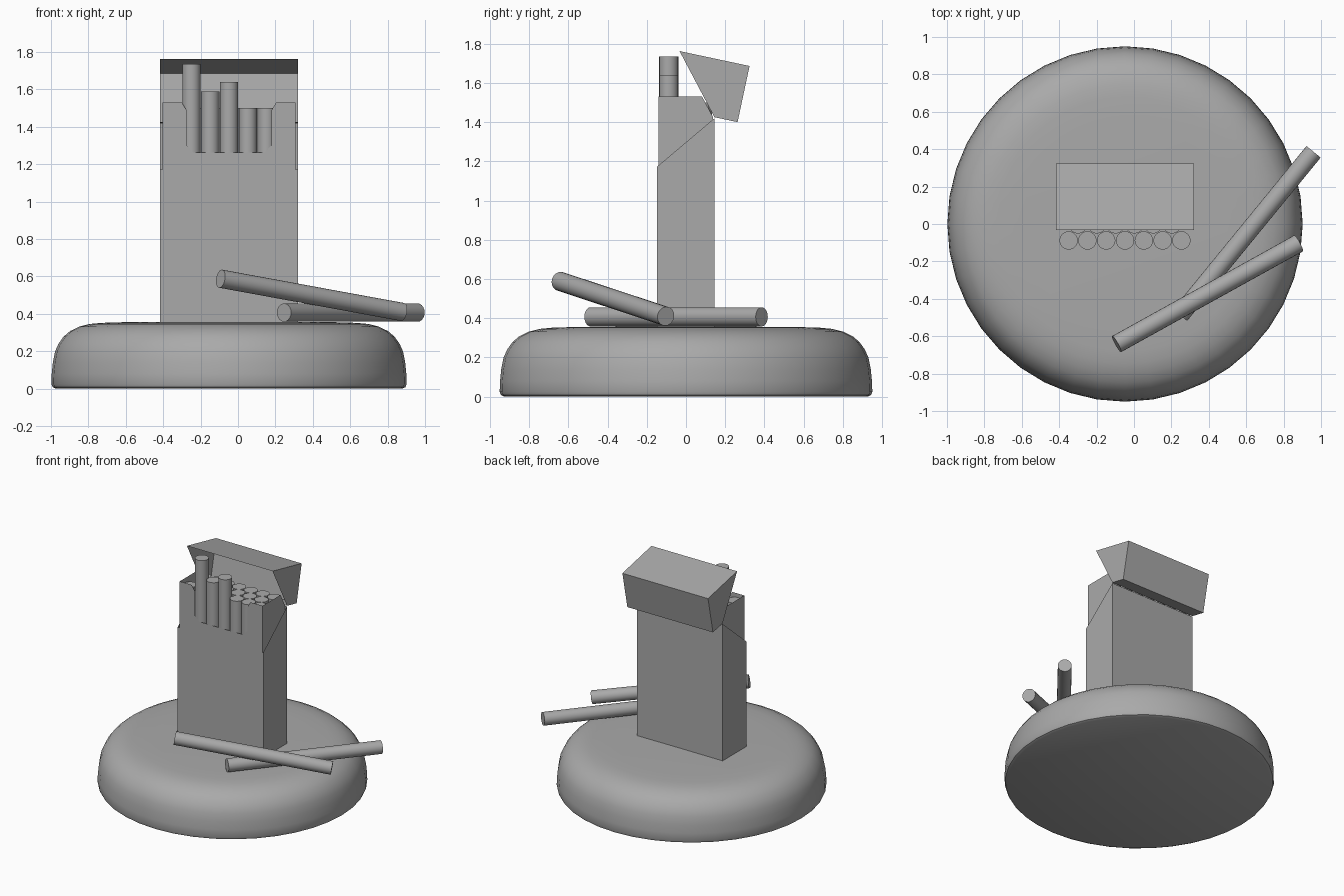
import bpy, bmesh, math
from mathutils import Vector

if "Cube" in bpy.data.objects:
    bpy.data.objects.remove(bpy.data.objects["Cube"])

grey = bpy.data.materials.new("plain grey")
grey.diffuse_color = (0.4, 0.4, 0.4, 1)
grey.use_nodes = True
grey.node_tree.nodes["Principled BSDF"].inputs["Base Color"].default_value = grey.diffuse_color
CX = -0.048          # centre of pack and base
HALF = 0.368         # half width of the pack
R = 0.049            # stick radius


def add_object(name, bm, smooth=False):
    mesh = bpy.data.meshes.new(name)
    bm.to_mesh(mesh)
    bm.free()
    mesh.materials.append(grey)
    obj = bpy.data.objects.new(name, mesh)
    bpy.context.collection.objects.link(obj)
    if smooth:
        bpy.ops.object.select_all(action='DESELECT')
        obj.select_set(True)
        bpy.context.view_layer.objects.active = obj
        bpy.ops.object.shade_smooth_by_angle(angle=math.radians(40))
    return obj


def side_shell(name, profile, half, open_edges):
    """Extrude a (y, z) profile across x, leaving the listed edges open."""
    bm = bmesh.new()
    left, right = ([bm.verts.new((CX + s * half, y, z)) for y, z in profile] for s in (-1, 1))
    bm.faces.new(left)
    bm.faces.new(right[::-1])
    n = len(profile)
    for i in range(n):
        if i not in open_edges:
            j = (i + 1) % n
            bm.faces.new((left[i], right[i], right[j], left[j]))
    bmesh.ops.recalc_face_normals(bm, faces=bm.faces[:])
    return add_object(name, bm)


def stick(name, start, end):
    a, b = Vector(start), Vector(end)
    bm = bmesh.new()
    bmesh.ops.create_cone(bm, cap_ends=True, segments=20, radius1=R, radius2=R, depth=(b - a).length)
    bm.transform((b - a).to_track_quat('Z', 'Y').to_matrix().to_4x4())
    bmesh.ops.translate(bm, verts=bm.verts[:], vec=(a + b) / 2)
    return add_object(name, bm, True)


# Rounded base, a lathed profile of (radius, height)
profile = [(0, 0), (0.925, 0), (0.943, 0.008), (0.95, 0.025), (0.948, 0.08), (0.942, 0.14),
           (0.93, 0.2), (0.912, 0.24), (0.885, 0.278), (0.85, 0.308), (0.8, 0.332),
           (0.745, 0.346), (0.68, 0.352), (0.55, 0.356), (0, 0.358)]
bm = bmesh.new()
verts = [bm.verts.new((r, 0, z)) for r, z in profile]
edges = [bm.edges.new(pair) for pair in zip(verts, verts[1:])]
bmesh.ops.spin(bm, geom=verts + edges, axis=(0, 0, 1), cent=(0, 0, 0), steps=40, angle=math.tau)
bmesh.ops.remove_doubles(bm, verts=bm.verts[:], dist=0.0005)
bmesh.ops.recalc_face_normals(bm, faces=bm.faces[:])
bmesh.ops.translate(bm, verts=bm.verts[:], vec=(CX, 0, 0))
add_object("round_base", bm, True)

# Outer box with a slanted open top, and the tilted lid open at the front
side_shell("pack_box", [(-0.147, 0.352), (0.145, 0.352), (0.145, 1.42), (-0.147, 1.173)], HALF, {2})
side_shell("flip_lid", [(-0.033, 1.762), (0.145, 1.425), (0.263, 1.4), (0.324, 1.686)], HALF, {0})

# Inner sleeve: notched front panel and two side panels
bm = bmesh.new()
half_outline = [(0.23, 1.262), (0.19, 1.262), (0.226, 1.30), (0.226, 1.487), (0.252, 1.53),
                (0.356, 1.53), (0.356, 1.1)][1:]
outline = half_outline + [(-x, z) for x, z in reversed(half_outline)]
bm.faces.new([bm.verts.new((CX + x, -0.139, z)) for x, z in outline])
for s in (-1, 1):
    side = [(-0.139, 1.1), (0.138, 1.1), (0.138, 1.425), (0.082, 1.53), (-0.139, 1.53)]
    bm.faces.new([bm.verts.new((CX + s * 0.356, y, z)) for y, z in side][::s])
bmesh.ops.remove_doubles(bm, verts=bm.verts[:], dist=0.0005)
add_object("inner_sleeve", bm)

# Packed sticks in three staggered rows, some pulled up at the front
raised = {1: 1.735, 2: 1.59, 3: 1.64}
for row, (count, y) in enumerate([(7, -0.088), (6, -0.002), (7, 0.084)]):
    for i in range(count):
        x = CX + (i - (count - 1) / 2) * 0.1005
        top = raised.get(i, 1.5) if row == 0 else 1.5
        stick(f"packed_stick_{row}_{i}", (x, y, top - 1.12), (x, y, top))

# Loose sticks lying on the base
stick("flat_loose_stick", (0.246, -0.487, 0.407), (0.96, 0.386, 0.407))
stick("leaning_loose_stick", (-0.093, -0.642, 0.588), (0.88, -0.103, 0.41))
